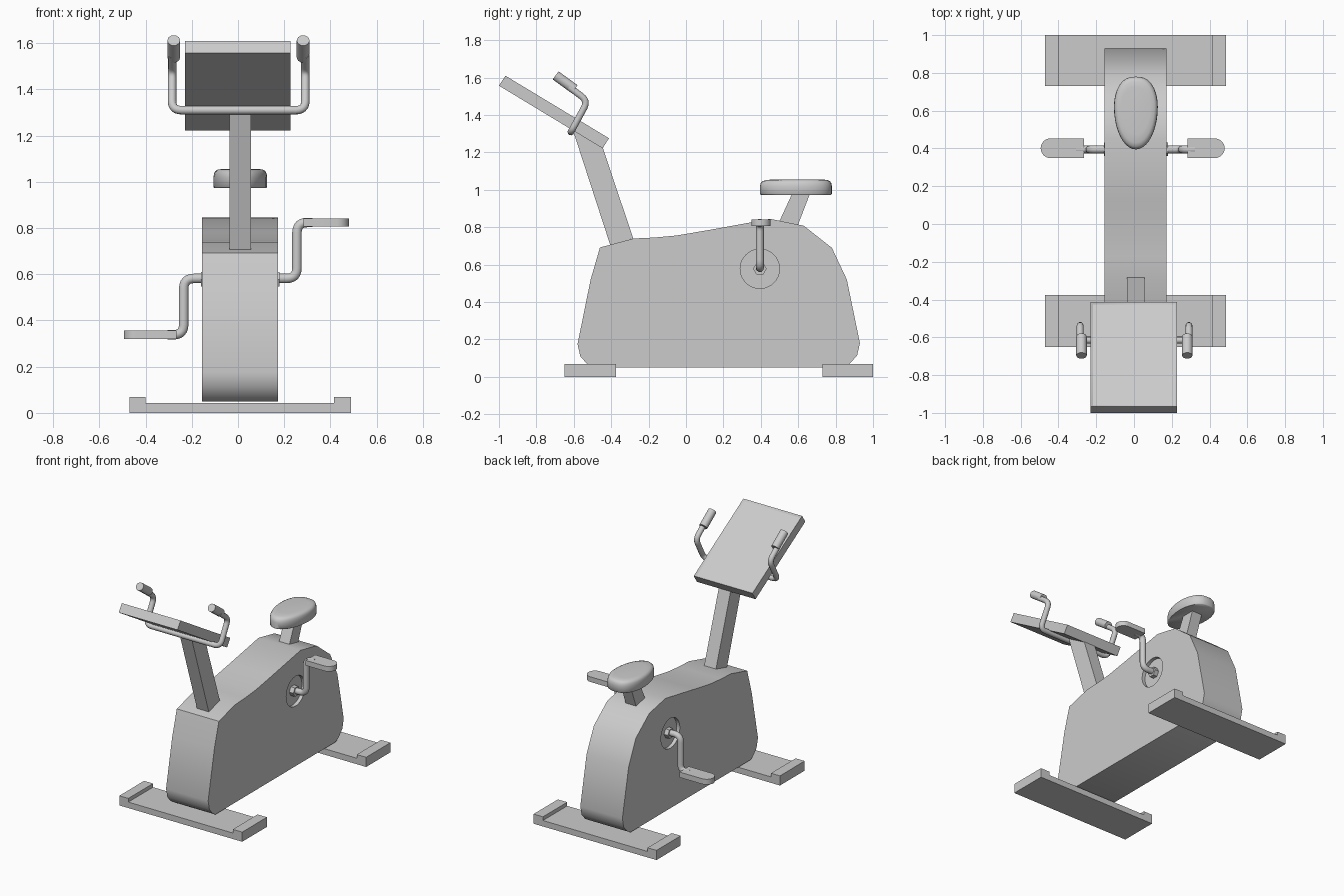
import bpy, bmesh, math
from mathutils import Vector

if "Cube" in bpy.data.objects:
    bpy.data.objects.remove(bpy.data.objects["Cube"])

grey = bpy.data.materials.new("light_grey")
grey.diffuse_color = (0.6, 0.6, 0.6, 1)
grey.use_nodes = True
grey.node_tree.nodes["Principled BSDF"].inputs["Base Color"].default_value = grey.diffuse_color
CX = 0.01  # middle of the frame


def finish(obj, angle=35):
    obj.data.materials.clear()
    obj.data.materials.append(grey)
    bpy.ops.object.select_all(action='DESELECT')
    bpy.context.view_layer.objects.active = obj
    obj.select_set(True)
    bpy.ops.object.shade_smooth_by_angle(angle=math.radians(angle))
    return obj


def from_bmesh(name, bm, angle=35):
    bmesh.ops.recalc_face_normals(bm, faces=bm.faces)
    me = bpy.data.meshes.new(name)
    bm.to_mesh(me)
    bm.free()
    obj = bpy.data.objects.new(name, me)
    bpy.context.collection.objects.link(obj)
    return finish(obj, angle)


def loft(name, rings, angle=35):
    """Skin equal-length point rings and cap both ends."""
    bm = bmesh.new()
    rows = [[bm.verts.new(p) for p in r] for r in rings]
    n = len(rows[0])
    for a, b in zip(rows, rows[1:]):
        for i in range(n):
            j = (i + 1) % n
            bm.faces.new((a[i], a[j], b[j], b[i]))
    bm.faces.new(rows[0])
    bm.faces.new(rows[-1])
    return from_bmesh(name, bm, angle)


def side_profile(name, pts, x0, x1, angle=35):
    """Extrude a (y, z) outline across x."""
    return loft(name, [[(x, y, z) for y, z in pts] for x in (x0, x1)], angle)


def fillet(pts, r, steps=6):
    """Round the inner corners of a path."""
    pts = [Vector(p) for p in pts]
    out = [pts[0]]
    for a, b, c in zip(pts, pts[1:], pts[2:]):
        p, q = b + (a - b).normalized() * r, b + (c - b).normalized() * r
        for i in range(steps + 1):
            t = i / steps
            out.append(p * (1 - t) ** 2 + b * 2 * t * (1 - t) + q * t * t)
    return out + [pts[-1]]


def tube(name, pts, radius, bend=0.0):
    path = fillet(pts, bend) if bend else [Vector(p) for p in pts]
    cu = bpy.data.curves.new(name, 'CURVE')
    cu.dimensions = '3D'
    cu.bevel_depth = radius
    cu.bevel_resolution = 3
    cu.use_fill_caps = True
    sp = cu.splines.new('POLY')
    sp.points.add(len(path) - 1)
    for p, co in zip(sp.points, path):
        p.co = (*co, 1)
    obj = bpy.data.objects.new(name, cu)
    bpy.context.collection.objects.link(obj)
    bpy.ops.object.select_all(action='DESELECT')
    bpy.context.view_layer.objects.active = obj
    obj.select_set(True)
    bpy.ops.object.convert(target='MESH')
    return finish(bpy.context.object, 50)


# Main housing
body = side_profile("housing", [
    (-0.50, 0.05), (-0.53, 0.07), (-0.565, 0.11), (-0.58, 0.175), (-0.51, 0.52),
    (-0.46, 0.692), (-0.28, 0.74), (-0.17, 0.745), (-0.05, 0.756), (0.12, 0.785),
    (0.45, 0.845), (0.63, 0.808), (0.78, 0.69), (0.86, 0.52), (0.93, 0.18),
    (0.915, 0.115), (0.875, 0.07), (0.84, 0.05)], -0.155, 0.173)

# Round recesses around the crank axle, cut into both sides
HY, HZ = 0.395, 0.578
for side, x in (("left", -0.155), ("right", 0.173)):
    bpy.ops.mesh.primitive_cylinder_add(vertices=40, radius=0.105, depth=0.05,
                                        location=(x, HY, HZ), rotation=(0, math.pi / 2, 0))
    cutter = bpy.context.object
    cutter.name = side + "_recess_cutter"
    mod = body.modifiers.new("recess", 'BOOLEAN')
    mod.object = cutter
    mod.solver = 'EXACT'
    bpy.context.view_layer.objects.active = body
    bpy.ops.object.modifier_apply(modifier=mod.name)
    bpy.data.objects.remove(cutter)
finish(body)

# Floor feet with raised ends
for name, y0, y1 in (("front_foot", -0.65, -0.375), ("rear_foot", 0.73, 1.0)):
    prof = [(-0.47, 0), (0.488, 0), (0.488, 0.068), (0.415, 0.068),
            (0.415, 0.042), (-0.4, 0.042), (-0.4, 0.068), (-0.47, 0.068)]
    loft(name, [[(x, y, z) for x, z in prof] for y in (y0, y1)])

# Console column and seat post
side_profile("column", [(-0.405, 0.705), (-0.282, 0.74), (-0.445, 1.225), (-0.605, 1.32)],
             CX - 0.046, CX + 0.046)
side_profile("seat_post", [(0.48, 0.79), (0.59, 0.79), (0.665, 0.985), (0.57, 0.985)],
             CX - 0.04, CX + 0.04)

# Console with a shallow recessed screen on its upper face
console = side_profile("console", [(-1.0, 1.557), (-0.965, 1.61), (-0.412, 1.276),
                                   (-0.446, 1.222)], -0.23, 0.228)
bm = bmesh.new()
bm.from_mesh(console.data)
top = [f for f in bm.faces if f.normal.z > 0.6]
bmesh.ops.inset_region(bm, faces=top, thickness=0.017)
for f in top:
    shift = f.normal * -0.01
    for v in f.verts:
        v.co += shift
bm.to_mesh(console.data)
bm.free()

# Handlebar passing under the console, with thicker grips
HX = 0.288


def bar_side(s):
    return [(s * HX, -0.615, 1.31), (s * HX, -0.525, 1.475), (s * HX, -0.625, 1.55)]


# The cross bar and both arms follow one continuous path
path = bar_side(-1)[::-1] + bar_side(1)
tube("handlebar", [(x + 0.003, y, z) for x, y, z in path], 0.0185, 0.042)
for side, s in (("left", -1), ("right", 1)):
    x = s * 0.28 + 0.002
    tube(side + "_grip", [(x, -0.595, 1.538), (x, -0.697, 1.612)], 0.028)

# Seat: egg-shaped outline lofted to a soft top
def seat_ring(z, s):
    pts = []
    for i in range(40):
        t = 2 * math.pi * i / 40
        c, n = math.cos(t), math.sin(t)
        power, length = (0.78, 0.16) if c > 0 else (1.0, 0.225)
        x = math.copysign(abs(n) ** power, n) * 0.116
        pts.append((CX + x * s, 0.62 + c * length * s, z))
    return pts


loft("seat", [seat_ring(z, s) for z, s in (
    (0.973, 0.97), (0.978, 1), (1.02, 1), (1.036, 0.98), (1.047, 0.93),
    (1.053, 0.84), (1.056, 0.65))], 50)

# Cranks, hubs and pedals, opposed on the two sides
for side, s, inner, outer, z0, z1 in (("right", 1, 0.283, 0.48, 0.806, 0.842),
                                      ("left", -1, 0.266, 0.494, 0.319, 0.357)):
    zp, arm = (z0 + z1) / 2, CX + s * 0.245
    tube(side + "_crank", [(CX + s * 0.12, HY, HZ + 0.004), (arm, HY, HZ + 0.004),
                           (arm, HY, zp), (s * (inner + 0.04), HY, zp)], 0.0215, 0.045)
    bpy.ops.mesh.primitive_cylinder_add(vertices=6, radius=0.036, depth=0.04,
                                        location=(CX + s * 0.15, HY, HZ),
                                        rotation=(0, math.pi / 2, 0))
    bpy.context.object.name = side + "_hub"
    finish(bpy.context.object, 20)
    r, yc = 0.052, 0.401
    ring = [(inner, yc - r), (outer - r, yc - r)]
    ring += [(outer - r + r * math.sin(a), yc - r * math.cos(a))
             for a in (math.pi * i / 14 for i in range(1, 14))]
    ring += [(outer - r, yc + r), (inner, yc + r)]
    loft(side + "_pedal", [[(s * x, y, z) for x, y in ring] for z in (z0, z1)])
